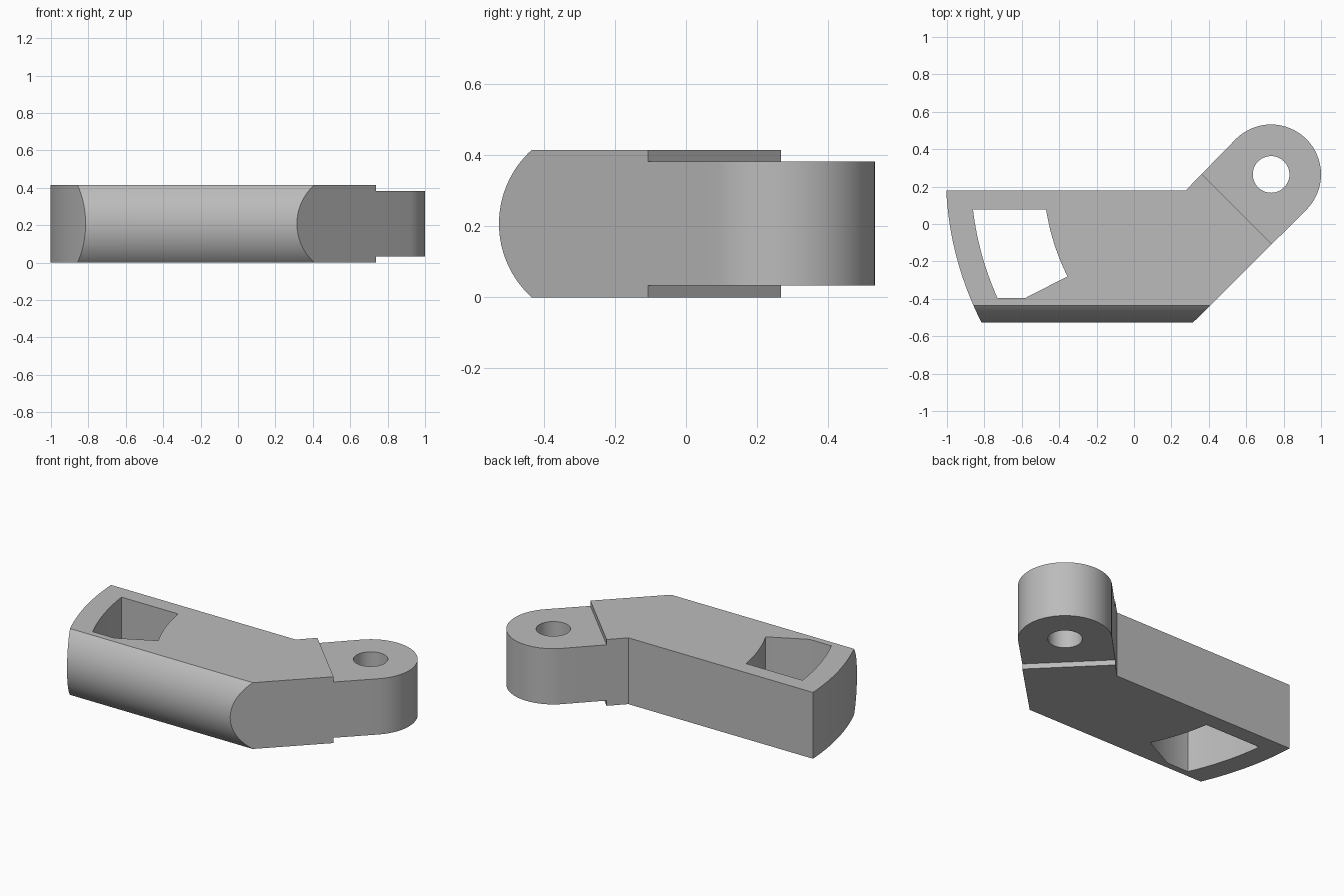
import bpy
import bmesh
from math import radians, cos, sin, atan2, hypot
from mathutils import Vector

if "Cube" in bpy.data.objects:
    bpy.data.objects.remove(bpy.data.objects["Cube"], do_unlink=True)

HEIGHT = 0.415
STEP = 0.033
PIVOT = (0.733, 0.265)
LUG_RADIUS = 0.267


def arc(centre, start, end, steps):
    """Points on the circle about centre, the short way from start to end."""
    cx, cy = centre
    radius = hypot(start[0] - cx, start[1] - cy)
    a = atan2(start[1] - cy, start[0] - cx)
    b = atan2(end[1] - cy, end[0] - cx)
    turn = (b - a + radians(180)) % radians(360) - radians(180)
    return [(cx + radius * cos(a + turn * i / steps),
             cy + radius * sin(a + turn * i / steps)) for i in range(steps + 1)]


def prism(name, points, low, high, along_x=False):
    """Extrude a closed profile along z, or a (y, z) profile along x."""
    bm = bmesh.new()
    place = (lambda u, v: (low, u, v)) if along_x else (lambda u, v: (u, v, low))
    face = bm.faces.new([bm.verts.new(place(u, v)) for u, v in points])
    grown = bmesh.ops.extrude_face_region(bm, geom=[face])["geom"]
    shift = Vector((high - low, 0, 0) if along_x else (0, 0, high - low))
    bmesh.ops.translate(bm, vec=shift,
                        verts=[v for v in grown if isinstance(v, bmesh.types.BMVert)])
    bmesh.ops.recalc_face_normals(bm, faces=bm.faces)
    mesh = bpy.data.meshes.new(name)
    bm.to_mesh(mesh)
    bm.free()
    obj = bpy.data.objects.new(name, mesh)
    bpy.context.collection.objects.link(obj)
    return obj


def carve(target, cutter, operation="DIFFERENCE"):
    """Apply a boolean and discard the cutter."""
    cutter.hide_render = True
    mod = target.modifiers.new("carve", "BOOLEAN")
    mod.operation, mod.object, mod.solver = operation, cutter, "EXACT"
    bpy.context.view_layer.objects.active = target
    bpy.ops.object.modifier_apply(modifier=mod.name)
    bpy.data.objects.remove(cutter, do_unlink=True)


# Arm outline: curved left end, straight back, angled neck with round lug
lug_end = [(PIVOT[0] + LUG_RADIUS * cos(radians(a)),
            PIVOT[1] + LUG_RADIUS * sin(radians(a)))
           for a in [135 - 180 * i / 32 for i in range(33)]]
outline = [(0.275, 0.178)] + lug_end + [(0.315, -0.527)]
outline += arc(PIVOT, (-0.815, -0.527), (-1, 0.178), 20)
arm = prism("link_arm", outline, 0, HEIGHT)

# Rounded front edge
front = [(1, -0.1), (1, HEIGHT + 0.1), (-0.435, HEIGHT + 0.1)]
front += arc((-0.247, HEIGHT / 2), (-0.435, HEIGHT), (-0.435, 0), 32)
front += [(-0.435, -0.1)]
carve(arm, prism("front_rounding", front, -1.5, 1.5, True), "INTERSECT")

# Thinner lug: shave top and bottom beyond the diagonal shoulder
beyond = [(-0.135, 0.765), (1.235, -0.605), (2.2, 0.4), (0.8, 1.7)]
carve(arm, prism("lug_top_cut", beyond, HEIGHT - STEP, HEIGHT + 0.2))
carve(arm, prism("lug_bottom_cut", beyond, -0.2, STEP))

# Pivot hole
ring = [(PIVOT[0] + 0.098 * cos(radians(7.5 * i)),
         PIVOT[1] + 0.098 * sin(radians(7.5 * i))) for i in range(48)]
carve(arm, prism("pivot_hole", ring, -0.2, HEIGHT + 0.2))

# Window through the wide end
window = arc(PIVOT, (-0.47, 0.078), (-0.355, -0.28), 12) + [(-0.58, -0.395)]
window += arc(PIVOT, (-0.73, -0.395), (-0.86, 0.078), 14)
carve(arm, prism("window_cut", window, -0.2, HEIGHT + 0.2))

# Grey metal finish
colour = (0.5, 0.5, 0.5, 1)
grey = bpy.data.materials.new("grey")
grey.use_nodes = True
grey.diffuse_color = colour
grey.node_tree.nodes["Principled BSDF"].inputs["Base Color"].default_value = colour
arm.data.materials.clear()
arm.data.materials.append(grey)
for poly in arm.data.polygons:
    poly.material_index = 0

bpy.ops.object.select_all(action="DESELECT")
arm.select_set(True)
bpy.context.view_layer.objects.active = arm
bpy.ops.object.shade_smooth_by_angle(angle=radians(28))
